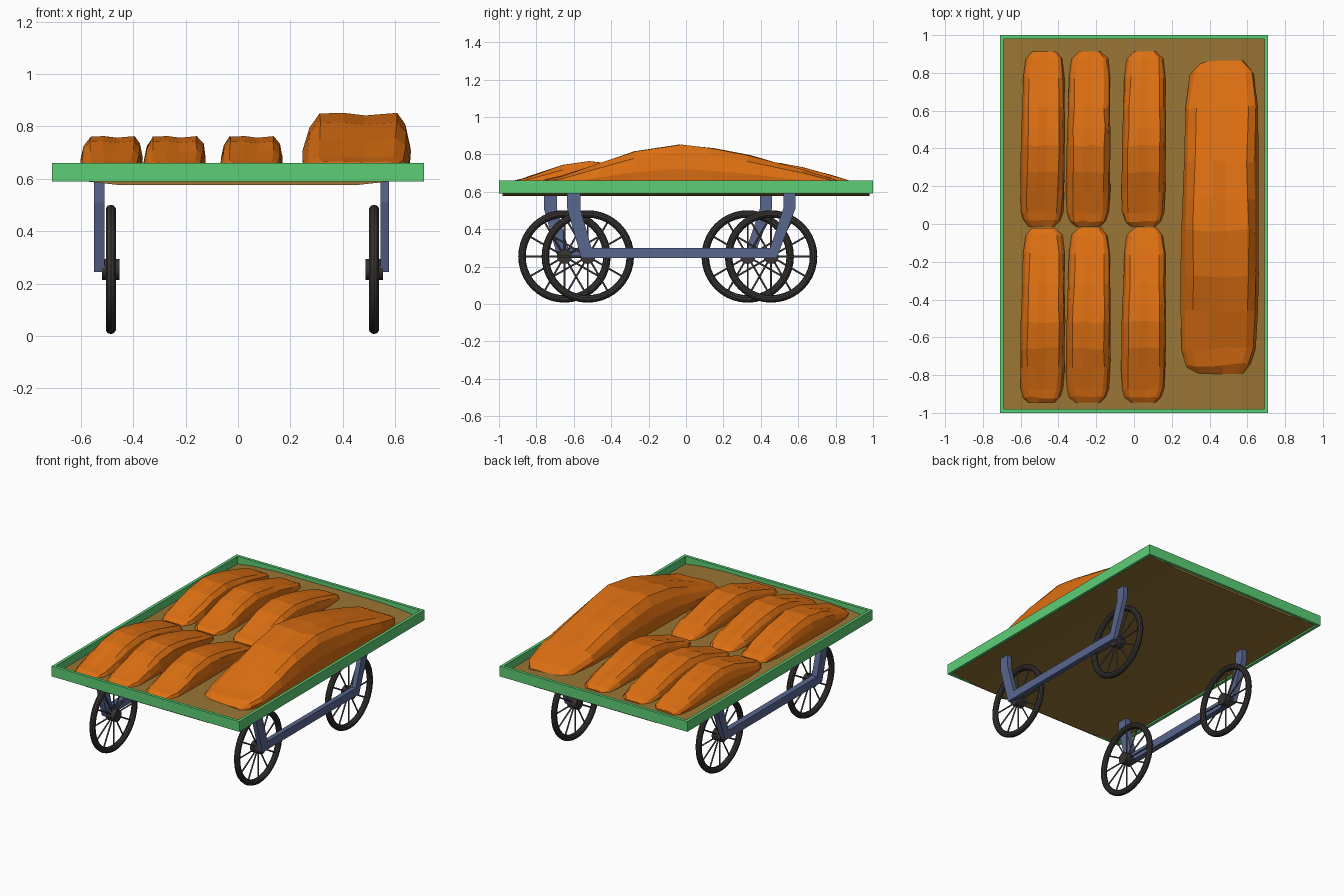
import bpy, bmesh, math, random
from mathutils import Matrix, Vector

random.seed(4)
if "Cube" in bpy.data.objects:
    bpy.data.objects.remove(bpy.data.objects["Cube"])


def material(name, rgb):
    m = bpy.data.materials.new(name)
    m.use_nodes = True
    m.diffuse_color = (*rgb, 1)
    bsdf = m.node_tree.nodes["Principled BSDF"]
    bsdf.inputs["Base Color"].default_value = (*rgb, 1)
    bsdf.inputs["Roughness"].default_value = 0.8
    return m


GREEN = material("green paint", (0.11, 0.62, 0.18))
BROWN = material("brown board", (0.32, 0.18, 0.035))
ORANGE = material("orange crust", (0.72, 0.16, 0.006))
BLUE = material("blue steel", (0.10, 0.135, 0.28))
RUBBER = material("dark rubber", (0.04, 0.033, 0.033))
GREY = material("grey spoke", (0.10, 0.10, 0.11))


def finish(name, bm, mat, smooth=False):
    bmesh.ops.recalc_face_normals(bm, faces=bm.faces)
    me = bpy.data.meshes.new(name)
    bm.to_mesh(me)
    bm.free()
    me.materials.append(mat)
    ob = bpy.data.objects.new(name, me)
    bpy.context.collection.objects.link(ob)
    if smooth:
        bpy.ops.object.select_all(action="DESELECT")
        ob.select_set(True)
        bpy.context.view_layer.objects.active = ob
        bpy.ops.object.shade_smooth_by_angle()
    return ob


def prism(name, outline, start, depth, mat):
    """Extrude a closed 3D outline along a depth vector."""
    bm = bmesh.new()
    face = bm.faces.new([bm.verts.new(Vector(p) + Vector(start)) for p in outline])
    ext = bmesh.ops.extrude_face_region(bm, geom=[face])
    moved = [v for v in ext["geom"] if isinstance(v, bmesh.types.BMVert)]
    bmesh.ops.translate(bm, verts=moved, vec=depth)
    return finish(name, bm, mat)


def box(name, lo, hi, mat):
    corners = [(lo[0], lo[1], 0), (hi[0], lo[1], 0), (hi[0], hi[1], 0), (lo[0], hi[1], 0)]
    return prism(name, corners, (0, 0, lo[2]), (0, 0, hi[2] - lo[2]), mat)


# Tray: four rim boards around a slightly domed board
X, Y, T, Z0, Z1 = 0.71, 1.0, 0.02, 0.59, 0.66
for side, word in ((-1, "right"), (1, "left")):
    a, b = sorted((side * X, side * (X - T)))
    box(word + "_rim", (a, -Y, Z0), (b, Y, Z1), GREEN)
for side, word in ((-1, "front"), (1, "back")):
    a, b = sorted((side * Y, side * (Y - T)))
    box(word + "_rim", (T - X, a, Z0), (X - T, b, Z1), GREEN)
half = [(0.46, 0.577), (0.57, 0.589), (0.69, 0.6), (0.69, 0.608), (0.57, 0.624), (0.4, 0.634)]
section = [(x, 0, z) for x, z in half] + [(-x, 0, z) for x, z in reversed(half)]
prism("tray_floor", section, (0, T - Y, 0), (0, 2 * (Y - T), 0), BROWN)

# Loaves: rings of one cross-section along y (position, crest height, width)
RINGS = [(0, -0.02, 0.62), (0.03, 0.015, 0.82), (0.08, 0.035, 0.95), (0.2, 0.105, 1),
         (0.31, 0.168, 1), (0.46, 0.205, 1), (0.56, 0.186, 0.98), (0.68, 0.148, 0.96),
         (0.85, 0.07, 0.93), (0.96, 0.012, 0.82), (1, -0.02, 0.55)]
CUT = [(-0.49, 0), (-0.5, 0.45), (-0.45, 0.75), (-0.35, 0.97), (-0.12, 0.98),
       (0.08, 0.94), (0.36, 0.98), (0.46, 0.8), (0.5, 0.45), (0.48, 0)]


def loaf(name, cx, front, length, width):
    bm = bmesh.new()
    scale, base, rows = length / 1.66, 0.61, []
    for i, (t, crest, w) in enumerate(RINGS):
        top = 0.652 + crest * scale
        lean = 0.05 * width * (t - 0.5)
        row = []
        for u, v in CUT:
            shake = random.uniform(-1, 1) * 0.012 * scale if 0 < i < len(RINGS) - 1 else 0
            row.append(bm.verts.new((cx + lean + u * w * width + shake * 0.6 * v,
                                     front + t * length + shake,
                                     base + v * (top - base))))
        rows.append(row)
    n = len(CUT)
    for a, b in zip(rows, rows[1:]):
        for k in range(n):
            bm.faces.new((a[k], a[(k + 1) % n], b[(k + 1) % n], b[k]))
    bm.faces.new(rows[0])
    bm.faces.new(rows[-1])
    return finish(name, bm, ORANGE)


loaf("large_loaf", 0.457, -0.795, 1.66, 0.41)
for word, front in (("front", -0.945), ("back", -0.012)):
    for i, cx in enumerate((-0.482, -0.24, 0.053)):
        loaf(f"{word}_small_loaf_{i + 1}", cx, front, 0.925, 0.234)


# Wheels: tyre, hub and spokes
def wheel(name, x, y, z=0.254, radius=0.227, tube=0.02, spokes=12):
    place = Matrix.Translation((x, y, z))
    bm = bmesh.new()
    around, across = 40, 10
    grid = []
    for i in range(around):
        a = math.tau * i / around
        ring = []
        for j in range(across):
            b = math.tau * j / across
            r = radius + tube * math.cos(b)
            ring.append(bm.verts.new(place @ Vector((tube * math.sin(b), r * math.cos(a), r * math.sin(a)))))
        grid.append(ring)
    for i in range(around):
        p, q = grid[i], grid[(i + 1) % around]
        for j in range(across):
            k = (j + 1) % across
            bm.faces.new((p[j], p[k], q[k], q[j]))
    finish(name + "_tyre", bm, RUBBER, True)

    bm = bmesh.new()
    turn = Matrix.Rotation(math.pi / 2, 4, "Y")
    bmesh.ops.create_cone(bm, cap_ends=True, segments=20, radius1=0.04, radius2=0.04,
                          depth=0.066, matrix=place @ turn)
    finish(name + "_hub", bm, RUBBER, True)

    bm = bmesh.new()
    for i in range(spokes):
        spin = Matrix.Rotation(math.tau * i / spokes, 4, "X")
        out = Matrix.Translation((0, 0, radius / 2))
        bmesh.ops.create_cone(bm, cap_ends=True, segments=6, radius1=0.005, radius2=0.005,
                              depth=radius, matrix=place @ spin @ out)
    finish(name + "_spokes", bm, GREY, True)


# Undercarriage: one bent frame per side, wheels on its inner face
FRAME = [(-0.635, 0.6), (-0.635, 0.51), (-0.56, 0.245), (0.485, 0.245), (0.585, 0.51),
         (0.585, 0.6), (0.52, 0.6), (0.52, 0.51), (0.45, 0.3), (-0.505, 0.3),
         (-0.565, 0.51), (-0.565, 0.6)]
for word, frame_x, wide, wheel_x, shift in (("left", 0.545, 0.032, 0.52, 0),
                                            ("right", -0.55, 0.04, -0.486, -0.125)):
    prism(word + "_frame", [(0, y, z) for y, z in FRAME], (frame_x, shift, 0), (wide, 0, 0), BLUE)
    wheel(word + "_front_wheel", wheel_x, -0.525 + shift)
    wheel(word + "_back_wheel", wheel_x, 0.455 + shift)
